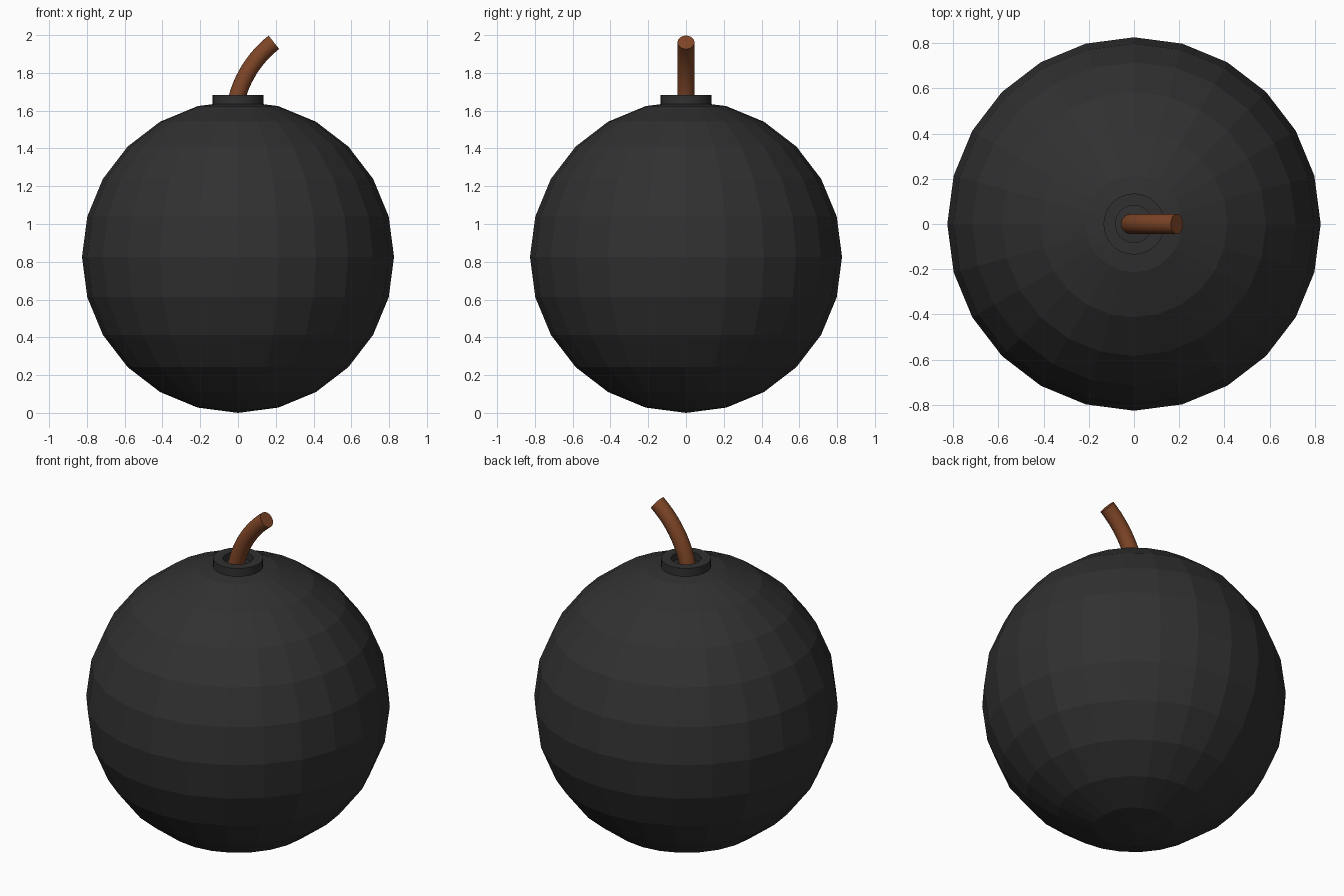
import bpy, bmesh, math
from mathutils import Vector

if "Cube" in bpy.data.objects:
    bpy.data.objects.remove(bpy.data.objects["Cube"])


def material(name, rgb):
    m = bpy.data.materials.new(name)
    m.diffuse_color = (*rgb, 1)
    m.use_nodes = True
    m.node_tree.nodes["Principled BSDF"].inputs["Base Color"].default_value = m.diffuse_color
    return m


def add_object(name, bm, mat, smooth=False):
    bmesh.ops.recalc_face_normals(bm, faces=bm.faces)
    me = bpy.data.meshes.new(name)
    bm.to_mesh(me)
    bm.free()
    ob = bpy.data.objects.new(name, me)
    bpy.context.collection.objects.link(ob)
    me.materials.append(mat)
    if smooth:
        bpy.ops.object.select_all(action='DESELECT')
        bpy.context.view_layer.objects.active = ob
        ob.select_set(True)
        bpy.ops.object.shade_smooth_by_angle(angle=math.radians(40))
    return ob


def bridge_rings(bm, rings, closed=False):
    n = len(rings[0])
    for i in range(len(rings) - (0 if closed else 1)):
        a, b = rings[i], rings[(i + 1) % len(rings)]
        for k in range(n):
            bm.faces.new((a[k], a[(k + 1) % n], b[(k + 1) % n], b[k]))


black = material("black_iron", (0.03, 0.03, 0.03))
brown = material("brown_cord", (0.21, 0.06, 0.02))
R = 0.826

# Faceted round body
bm = bmesh.new()
bmesh.ops.create_uvsphere(bm, u_segments=24, v_segments=12, radius=R)
bmesh.ops.translate(bm, verts=bm.verts, vec=(0, 0, R))
add_object("body", bm, black)

# Hollow collar around the fuse hole
bm = bmesh.new()
N = 32
profile = [(0.135, 1.62), (0.135, 1.682), (0.082, 1.682), (0.082, 1.62)]
rings = [[bm.verts.new((r * math.cos(math.tau * k / N), r * math.sin(math.tau * k / N), z))
          for k in range(N)] for r, z in profile]
bridge_rings(bm, rings, closed=True)
add_object("collar", bm, black, smooth=True)

# Fuse: round tube swept along a circular arc, leaning to +x
bm = bmesh.new()
tip, a0, a1 = Vector((0.19, 0, 1.962)), math.radians(78), math.radians(38)
bend, radius, steps, sides = 0.56, 0.045, 12, 20
rings = []
for i in range(steps + 1):
    a = a0 + (a1 - a0) * i / steps
    centre = tip + bend * Vector((math.sin(a1) - math.sin(a), 0, math.cos(a) - math.cos(a1))) * -1
    centre = tip - bend * Vector((math.sin(a) - math.sin(a1), 0, math.cos(a1) - math.cos(a)))
    normal = Vector((math.sin(a), 0, -math.cos(a)))
    rings.append([bm.verts.new(centre + radius * (math.cos(t) * normal + Vector((0, math.sin(t), 0))))
                  for t in (math.tau * k / sides for k in range(sides))])
bridge_rings(bm, rings)
bm.faces.new(rings[0])
bm.faces.new(rings[-1])
add_object("fuse", bm, brown, smooth=True)
